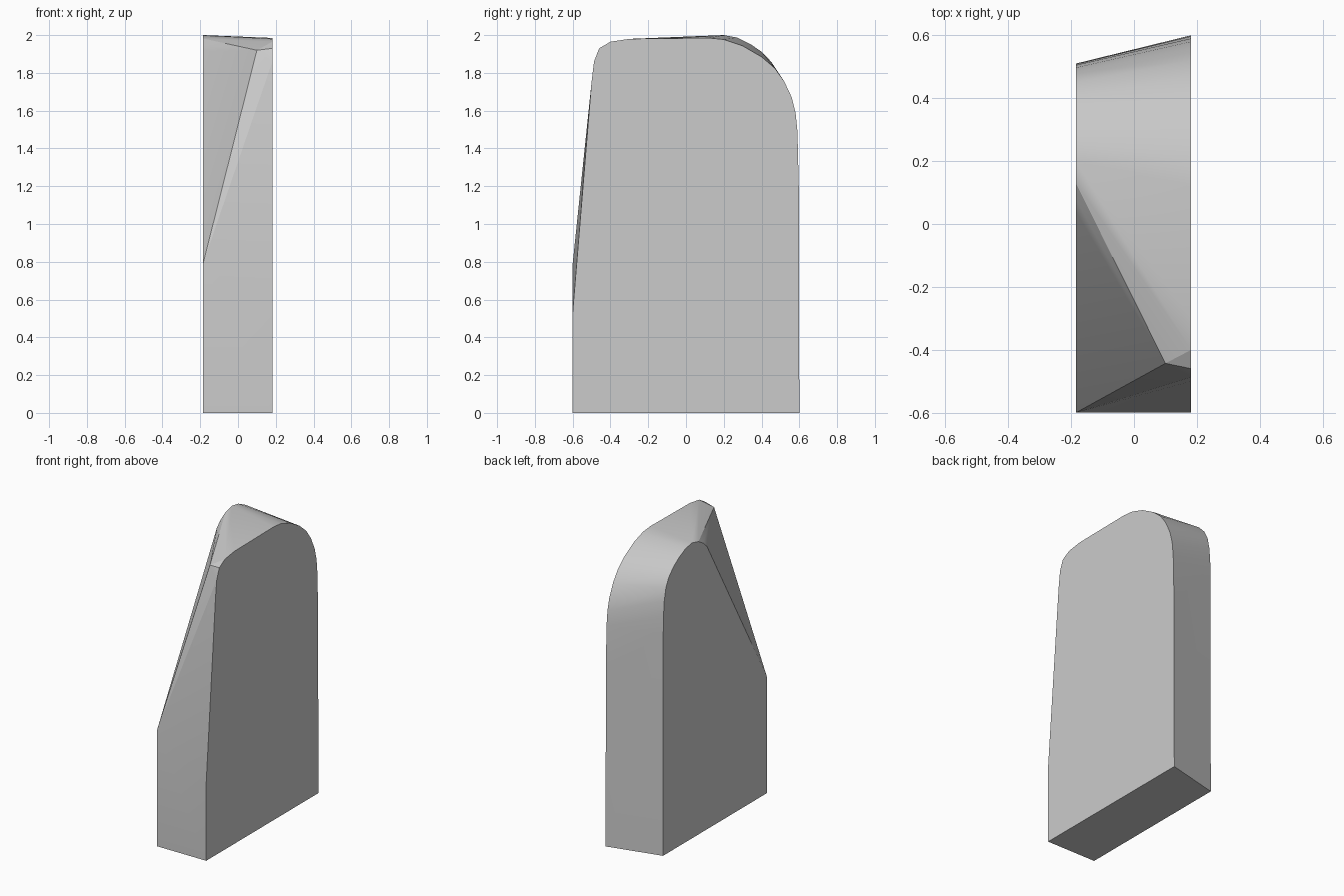
import bpy, bmesh, math

if "Cube" in bpy.data.objects:
    bpy.data.objects.remove(bpy.data.objects["Cube"])

# Side outlines as (y, z), from the front foot over the top to the back foot
right = [(-0.6, 0), (-0.6, 0.53), (-0.5, 1.75), (-0.487, 1.86), (-0.46, 1.93),
         (-0.4, 1.965), (-0.3, 1.98), (0.12, 1.985), (0.2, 1.977), (0.3, 1.943),
         (0.4, 1.885), (0.47, 1.825), (0.52, 1.755), (0.56, 1.67), (0.58, 1.59),
         (0.59, 1.49), (0.597, 1.2), (0.6, 0)]
left = [(-0.6, 0), (-0.6, 0.79), (0.04, 1.915), (0.08, 1.952), (0.13, 1.982),
        (0.2, 2.0), (0.27, 1.987), (0.34, 1.953), (0.4, 1.912), (0.45, 1.86),
        (0.48, 1.80), (0.497, 1.72), (0.505, 1.62), (0.508, 1.5), (0.51, 0)]

# Solid slab: hull between both outlines and the clipped front corner
bm = bmesh.new()
for x, outline in ((0.182, right), (-0.185, left)):
    for y, z in outline:
        bm.verts.new((x, y, z))
bm.verts.new((0.1, -0.443, 1.92))
res = bmesh.ops.convex_hull(bm, input=bm.verts[:])
bmesh.ops.delete(bm, geom=[v for v in bm.verts if not v.link_faces], context='VERTS')
bmesh.ops.dissolve_limit(bm, angle_limit=math.radians(0.3),
                         verts=bm.verts[:], edges=bm.edges[:])
bmesh.ops.recalc_face_normals(bm, faces=bm.faces[:])

mesh = bpy.data.meshes.new("rounded_slab")
bm.to_mesh(mesh)
bm.free()
slab = bpy.data.objects.new("rounded_slab", mesh)
bpy.context.collection.objects.link(slab)

# Smooth the rounded back and top, keep the rim sharp
bpy.context.view_layer.objects.active = slab
slab.select_set(True)
bpy.ops.object.shade_smooth_by_angle(angle=math.radians(15))
